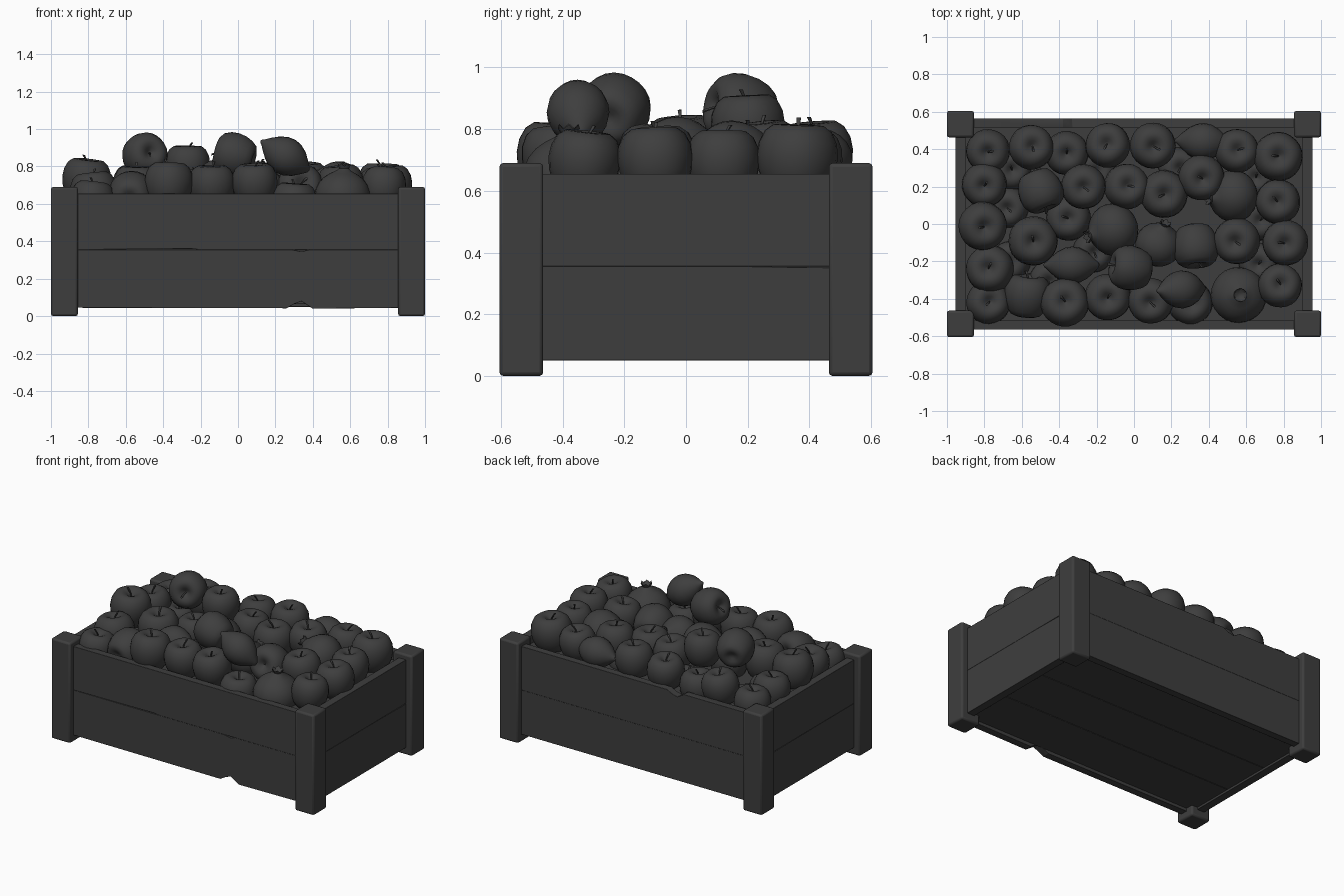
import bpy, bmesh, math, random
from mathutils import Vector, Matrix

if "Cube" in bpy.data.objects:
    bpy.data.objects.remove(bpy.data.objects["Cube"])
random.seed(4)

dark = bpy.data.materials.new("dark_grey")
dark.diffuse_color = (.048, .048, .048, 1)
dark.use_nodes = True
dark.node_tree.nodes["Principled BSDF"].inputs["Base Color"].default_value = dark.diffuse_color


def finish(bm, name, bevel=0.0, angle=40):
    bmesh.ops.recalc_face_normals(bm, faces=bm.faces)
    me = bpy.data.meshes.new(name)
    bm.to_mesh(me)
    bm.free()
    me.materials.append(dark)
    ob = bpy.data.objects.new(name, me)
    bpy.context.collection.objects.link(ob)
    if bevel:
        m = ob.modifiers.new("bevel", 'BEVEL')
        m.width, m.segments = bevel, 2
    bpy.ops.object.select_all(action='DESELECT')
    ob.select_set(True)
    bpy.context.view_layer.objects.active = ob
    bpy.ops.object.shade_smooth_by_angle(angle=math.radians(angle))
    return ob


def box(name, lo, hi, bevel):
    bm = bmesh.new()
    bmesh.ops.create_cube(bm, size=1)
    lo, hi = Vector(lo), Vector(hi)
    for v in bm.verts:
        v.co = Vector([(lo[i] + hi[i]) / 2 + v.co[i] * (hi[i] - lo[i]) for i in range(3)])
    return finish(bm, name, bevel)


def plank(name, outline, depth0, depth1, side=False):
    """Board from an outline of (along, z), given thickness along y (or x for side boards)."""
    bm = bmesh.new()
    pos = lambda u, z, d: (d, u, z) if side else (u, d, z)
    f = bm.faces.new([bm.verts.new(pos(u, z, depth0)) for u, z in outline])
    r = bmesh.ops.extrude_face_region(bm, geom=[f])
    vs = [g for g in r['geom'] if isinstance(g, bmesh.types.BMVert)]
    bmesh.ops.translate(bm, verts=vs, vec=Vector(pos(0, 0, depth1 - depth0)))
    return finish(bm, name, 0.0015)


# corner posts
for sx in (-1, 1):
    for sy in (-1, 1):
        x, y = sx * 0.928, sy * 0.534
        box("corner_post", (x - .072, y - .071, 0), (x + .072, y + .071, .69), 0.012)

# long boards, with chips in the front lower and back upper edges
L, S = 0.94, 0.55
plank("front_lower_board", [(-L, .045), (.26, .042), (.30, .065), (.34, .08), (.40, .04), (L, .045),
                            (L, .355), (.38, .355), (.34, .345), (.29, .355), (-L, .355)], -.565, -.515)
plank("front_upper_board", [(-L, .355), (-.25, .36), (-.2, .355), (L, .355), (L, .655), (-L, .655)], -.565, -.515)
plank("back_lower_board", [(-L, .05), (L, .05), (L, .355), (-L, .355)], .515, .565)
plank("back_upper_board", [(-L, .355), (L, .355), (L, .655), (-.25, .655), (-.29, .635), (-.33, .625),
                           (-.38, .655), (-L, .655)], .515, .565)

# short end boards, with a thin split on one seam
for sx, nm in ((-1, "left"), (1, "right")):
    a, b = sx * .955, sx * .90
    plank(nm + "_lower_board", [(-S, .05), (S, .05), (S, .35), (.2, .355), (-S, .355)], a, b, True)
    plank(nm + "_upper_board", [(-S, .355), (S, .355), (S, .655), (-S, .655)], a, b, True)
    # strip behind the split
    box("seam_backing", (min(b, sx * .89), -.5, .33), (max(b, sx * .89), .5, .38), 0)

# floor boards and the hidden bed under the fruit
for i in range(3):
    y0 = -.52 + i * 1.04 / 3
    box("floor_board", (-.91, y0 + .001, .065), (.91, y0 + 1.04 / 3 - .001, .10), 0.002)
box("fruit_bed", (-.905, -.52, .57), (.905, .52, .60), 0)


def lathe(bm, prof, seg, wobble=0.0):
    rings = []
    ph = random.uniform(0, 6.28)
    for r, z in prof:
        if r == 0:
            rings.append([bm.verts.new((0, 0, z))])
            continue
        ring = []
        for i in range(seg):
            a = i * 2 * math.pi / seg
            k = r * (1 + wobble * math.cos(5 * a + ph) * max(0.3, abs(z)))
            ring.append(bm.verts.new((k * math.cos(a), k * math.sin(a), z)))
        rings.append(ring)
    for p, q in zip(rings, rings[1:]):
        for i in range(seg):
            j = (i + 1) % seg
            face = [p[i % len(p)], p[j % len(p)], q[j % len(q)], q[i % len(q)]]
            bm.faces.new(list(dict.fromkeys(face)))


APPLE = [(0, .56), (.1, .62), (.24, .74), (.42, .83), (.62, .82), (.82, .67), (.96, .38), (1, .05),
         (.95, -.3), (.82, -.62), (.66, -.83), (.48, -.9), (.3, -.86), (.14, -.78), (0, -.75)]
POM = [(math.sin(t), .92 * math.cos(t)) for t in [math.pi * i / 12 for i in range(12, 1, -1)]]
POM = [(0, -.92)] + POM[1:] + [(.24, .93), (.17, 1.0)]
LEMON = [(0, -1.55), (.1, -1.5), (.2, -1.36), (.42, -1.15), (.72, -.8), (.93, -.4), (1, 0),
         (.93, .4), (.72, .8), (.42, 1.12), (.22, 1.32), (.1, 1.42), (0, 1.45)]


def fruit(kind, x, y, z, r, axis=None):
    bm = bmesh.new()
    if kind == "apple":
        lathe(bm, APPLE, 24, 0.02)
        # bent stem in the dimple
        lean, tilt = random.uniform(0, 6.28), .12
        prev = None
        for k, (h, w) in enumerate([(.53, .04), (.74, .035), (1.0, .055)]):
            cx, cy = [f(lean) * tilt * k * k / 2 for f in (math.cos, math.sin)]
            ring = [bm.verts.new((cx + w * math.cos(i * math.pi / 3), cy + w * math.sin(i * math.pi / 3), h))
                    for i in range(6)]
            if prev:
                for i in range(6):
                    bm.faces.new((prev[i], prev[i - 5], ring[i - 5], ring[i]))
            prev = ring
        bm.faces.new(prev)
    elif kind == "pomegranate":
        lathe(bm, POM, 24, 0.02)
        # pointed crown
        n = 12
        lo, hi, inn = [[bm.verts.new((rr * math.cos(a), rr * math.sin(a), zz(i)))
                        for i, a in enumerate([k * 2 * math.pi / n for k in range(n)])]
                       for rr, zz in ((.17, lambda i: .98), (.24, lambda i: 1.18 if i % 2 else 1.08),
                                      (.12, lambda i: 1.0))]
        for i in range(n):
            bm.faces.new((lo[i - 1], lo[i], hi[i], hi[i - 1]))
            bm.faces.new((hi[i - 1], hi[i], inn[i], inn[i - 1]))
        bm.faces.new(inn)
    else:
        lathe(bm, LEMON, 20)
    if axis is None:
        axis = (random.uniform(-.12, .12), random.uniform(-.12, .12), 1)
    rot = Vector(axis).to_track_quat('Z', 'Y').to_matrix().to_4x4()
    bm.transform(Matrix.Translation((x, y, z)) @ rot @ Matrix.Scale(r, 4))
    finish(bm, kind, 0, 60)


# upright apples: x, y, centre z, radius
for a in [(-.78, .39, .64, .118), (-.55, .41, .70, .12), (-.36, .38, .64, .118), (-.14, .42, .70, .12),
          (.10, .42, .72, .123), (.55, .39, .70, .118), (.77, .36, .705, .132), (-.80, .21, .67, .12),
          (-.27, .20, .81, .12), (-.04, .20, .71, .122), (.16, .16, .70, .128), (.36, .25, .72, .123),
          (.77, .12, .695, .12), (-.81, -.01, .73, .13), (-.54, -.09, .69, .132), (-.35, .03, .67, .12),
          (.55, -.09, .70, .125), (.81, -.10, .70, .123), (-.77, -.24, .66, .128), (.78, -.33, .695, .118),
          (-.78, -.42, .62, .118), (-.37, -.42, .71, .13), (-.14, -.39, .70, .125), (.09, -.41, .71, .123),
          (.30, -.42, .61, .12)]:
    fruit("apple", *a)

# lower fruit showing through the gaps
for a in [(-.66, .29, .58), (-.67, .09, .58), (-.66, -.2, .58), (-.2, .28, .58), (.24, .30, .60), (.66, .25, .58),
          (.67, .02, .58), (.67, -.21, .58), (-.45, -.3, .58), (-.22, -.15, .59)]:
    fruit("apple", *a, .11)

# apples lying on their side
for a in [(-.50, .175, .86, .12, (.4, -1, .2)), (-.02, -.235, .86, .12, (-.9, .15, .25)),
          (.33, -.12, .69, .125, (.1, -1, .25)), (-.57, -.38, .65, .125, (.1, 1, .2))]:
    fruit("apple", *a)

# pomegranates
for a in [(.53, .15, .69, .14, (-.9, -.1, .5)), (-.11, -.03, .70, .142, (-.9, -.25, .4)),
          (.13, -.11, .67, .125, (.3, .9, .5)), (.56, -.38, .64, .15, (.05, 0, 1))]:
    fruit("pomegranate", *a)

# lemons
for a in [(.37, .44, .70, .10, (1, -.05, .05)), (-.33, -.22, .70, .10, (1, 0, 0)),
          (.255, -.35, .855, .102, (.8, .05, -.5))]:
    fruit("lemon", *a)
